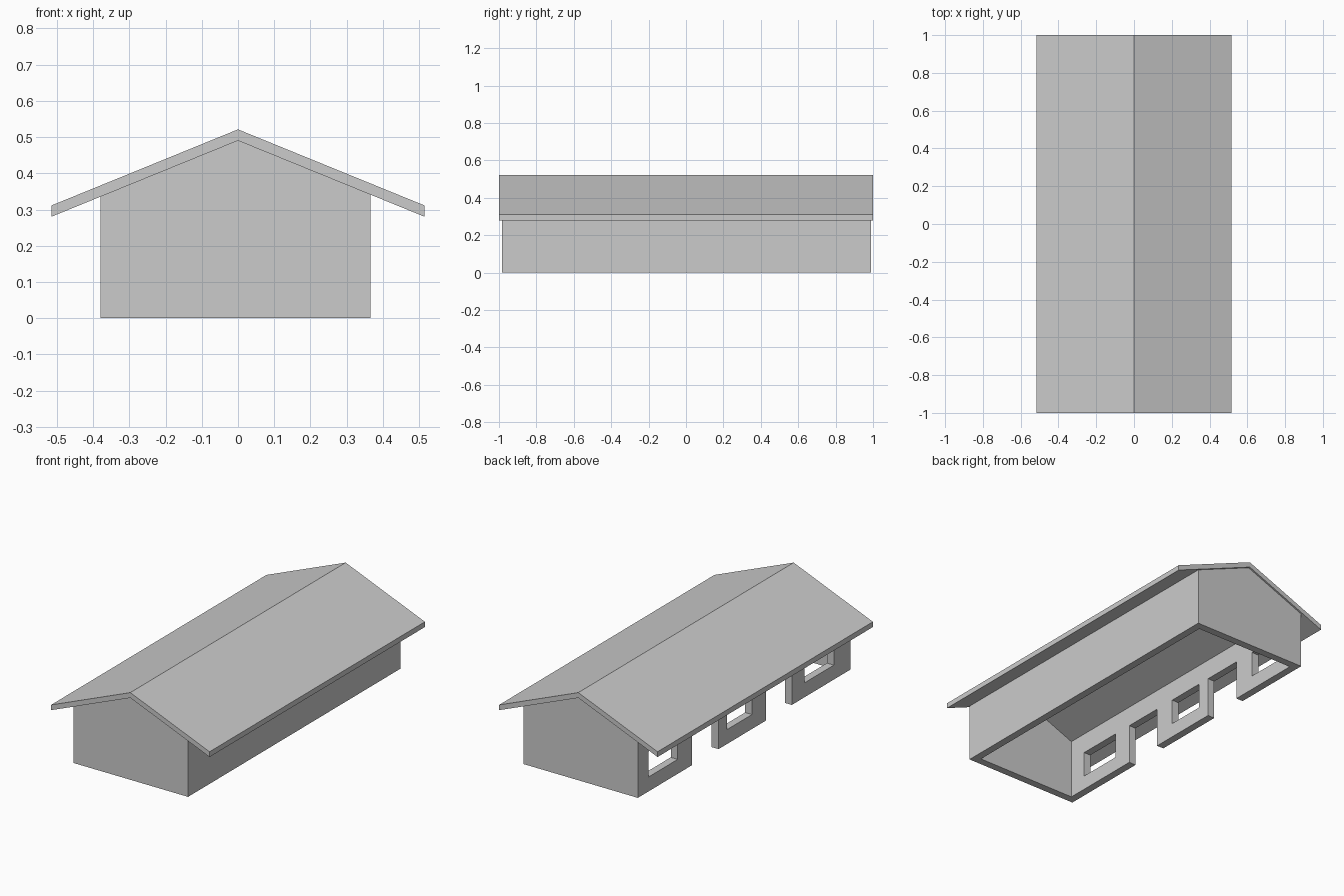
import bpy, bmesh

if "Cube" in bpy.data.objects:
    bpy.data.objects.remove(bpy.data.objects["Cube"])

SLOPE = 0.21 / 0.515
RIDGE = 0.49


def under(x):
    """Height of the roof underside at x."""
    return RIDGE - SLOPE * abs(x)


def prism(name, profile, y0, y1):
    """Extrude an (x, z) profile along y."""
    bm = bmesh.new()
    face = bm.faces.new([bm.verts.new((x, y0, z)) for x, z in profile])
    ext = bmesh.ops.extrude_face_region(bm, geom=[face])
    verts = [g for g in ext["geom"] if isinstance(g, bmesh.types.BMVert)]
    bmesh.ops.translate(bm, verts=verts, vec=(0, y1 - y0, 0))
    bmesh.ops.recalc_face_normals(bm, faces=bm.faces)
    mesh = bpy.data.meshes.new(name)
    bm.to_mesh(mesh)
    bm.free()
    obj = bpy.data.objects.new(name, mesh)
    bpy.context.collection.objects.link(obj)
    return obj


def box(name, x0, x1, y0, y1, z0, z1):
    return prism(name, [(x0, z0), (x1, z0), (x1, z1), (x0, z1)], y0, y1)


def cut(target, cutter):
    cutter.hide_render = True
    cutter.hide_set(True)
    mod = target.modifiers.new(cutter.name, 'BOOLEAN')
    mod.operation = 'DIFFERENCE'
    mod.solver = 'EXACT'
    mod.object = cutter


# Gable roof slab with overhanging eaves
E, T = 0.515, 0.031
prism("roof", [(-E, under(E)), (0, RIDGE), (E, under(E)),
               (E, under(E) + T), (0, RIDGE + T), (-E, under(E) + T)], -1, 1)

# Wall shell, open at the bottom
L, R, F, B, W = -0.38, 0.365, -0.985, 0.99, 0.045
walls = prism("walls", [(L, 0), (R, 0), (R, under(R)), (0, RIDGE), (L, under(L))], F, B)
cut(walls, box("room_cutter", L + W, R - W, F + W, B - W, -0.1, 0.7))

# Two doorways in the left wall
for i, (y0, y1) in enumerate([(-0.44, -0.20), (0.24, 0.485)]):
    cut(walls, box(f"door_cutter_{i}", L - 0.1, L + 0.1, y0, y1, -0.1, 0.235))

# Three windows in the left wall
for i, (y0, y1) in enumerate([(-0.83, -0.56), (-0.07, 0.16), (0.62, 0.89)]):
    cut(walls, box(f"window_cutter_{i}", L - 0.1, L + 0.1, y0, y1, 0.085, 0.235))
